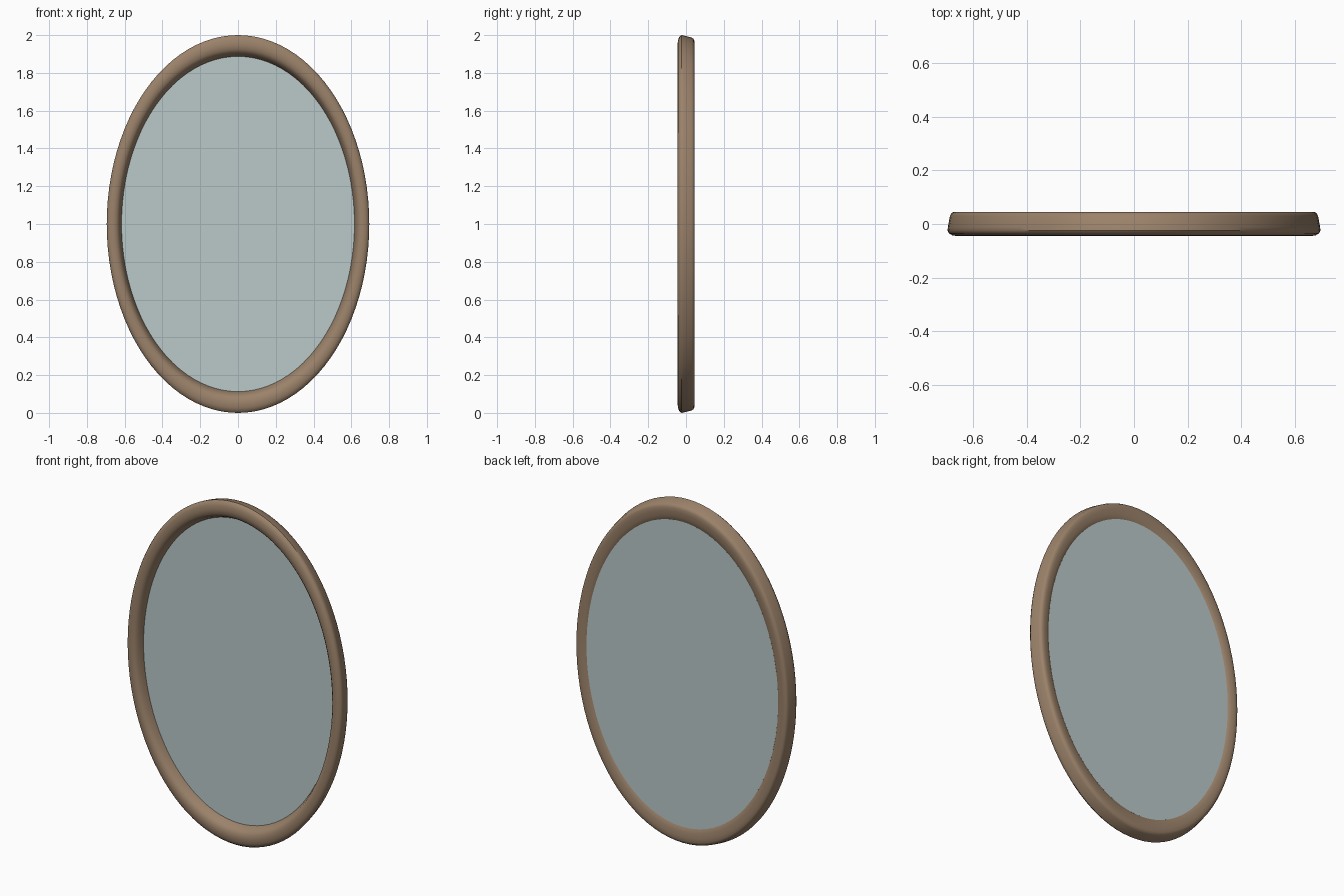
import bpy, bmesh, math

cube = bpy.data.objects.get("Cube")
if cube:
    bpy.data.objects.remove(cube, do_unlink=True)

HALF_W, HALF_H = 0.695, 1.0
SEGMENTS = 96


def make_material(name, color):
    mat = bpy.data.materials.new(name)
    mat.use_nodes = True
    mat.diffuse_color = color
    mat.node_tree.nodes["Principled BSDF"].inputs["Base Color"].default_value = color
    return mat


def oval_ring(bm, scale, y):
    """Ring of vertices on a scaled oval at depth y."""
    ring = []
    for i in range(SEGMENTS):
        a = 2 * math.pi * i / SEGMENTS
        ring.append(bm.verts.new((HALF_W * scale * math.cos(a), y,
                                  HALF_H * (1 + scale * math.sin(a)))))
    return ring


def bridge(bm, r1, r2):
    for i in range(SEGMENTS):
        j = (i + 1) % SEGMENTS
        bm.faces.new((r1[i], r1[j], r2[j], r2[i]))


def finish(bm, name, mat):
    bmesh.ops.recalc_face_normals(bm, faces=bm.faces[:])
    mesh = bpy.data.meshes.new(name)
    bm.to_mesh(mesh)
    bm.free()
    mesh.materials.append(mat)
    obj = bpy.data.objects.new(name, mesh)
    bpy.context.collection.objects.link(obj)
    bpy.ops.object.select_all(action="DESELECT")
    obj.select_set(True)
    bpy.context.view_layer.objects.active = obj
    bpy.ops.object.shade_smooth_by_angle(angle=math.radians(40))
    return obj


wood = make_material("brown wood", (0.33, 0.225, 0.145, 1))
silver = make_material("pale mirror glass", (0.50, 0.59, 0.59, 1))

# Frame: rounded moulding profile (scale, depth) swept round the oval
profile = [(0.885, 0.012), (0.898, -0.012), (0.908, -0.030), (0.925, -0.041),
           (0.950, -0.045), (0.975, -0.042), (0.992, -0.035), (1.0, -0.024),
           (0.998, -0.012), (0.987, 0.030), (0.980, 0.040), (0.967, 0.045),
           (0.945, 0.045), (0.918, 0.042), (0.898, 0.037), (0.885, 0.030)]
bm = bmesh.new()
rings = [oval_ring(bm, s, y) for s, y in profile]
for k, ring in enumerate(rings):
    bridge(bm, ring, rings[(k + 1) % len(rings)])
finish(bm, "oval_frame", wood)

# Glass: thin slab set into the frame, with flat front and back
bm = bmesh.new()
front, back = oval_ring(bm, 0.892, 0.008), oval_ring(bm, 0.892, 0.034)
bridge(bm, front, back)
bm.faces.new(front)
bm.faces.new(back)
finish(bm, "mirror_glass", silver)
